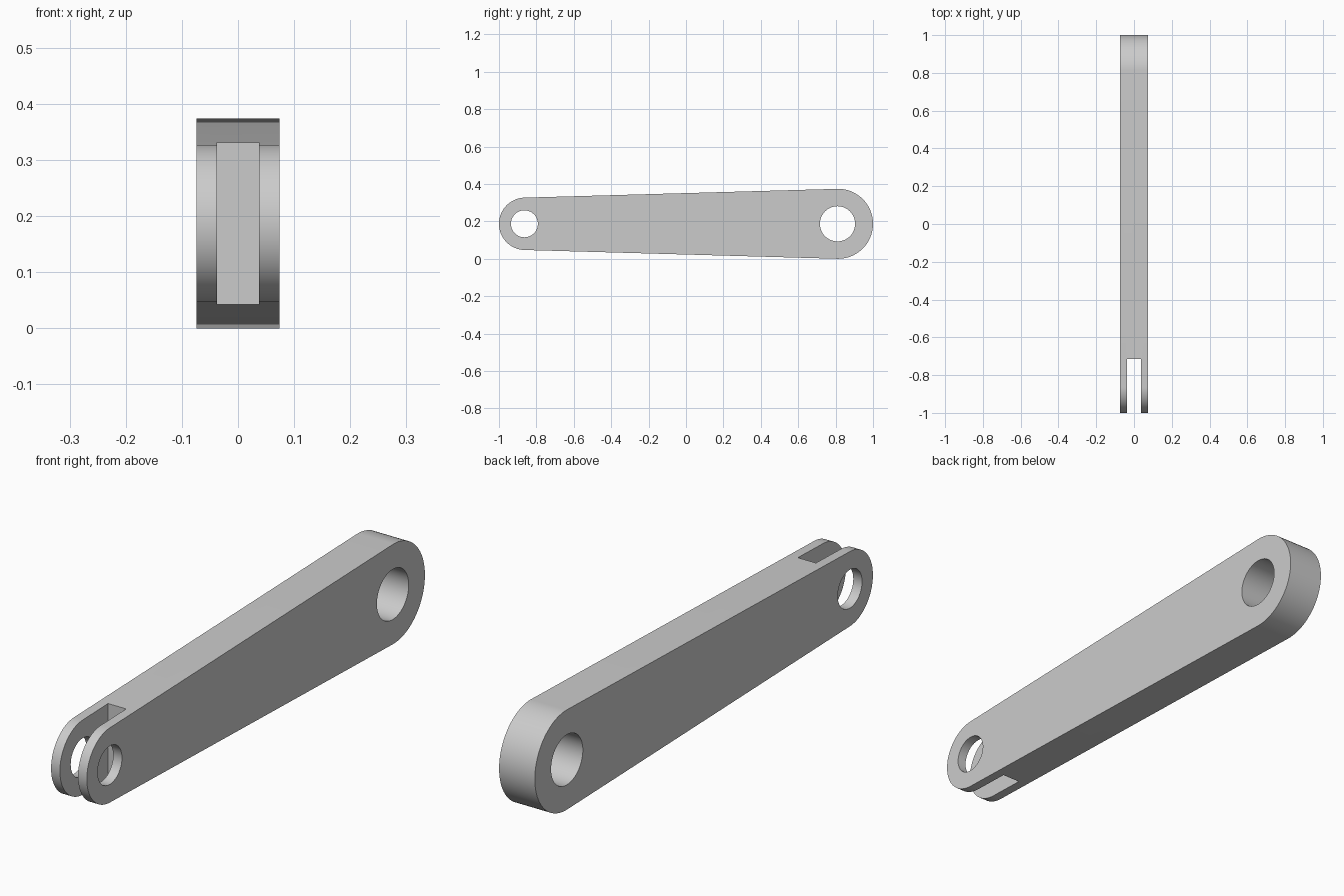
import bpy, bmesh, math
from mathutils import Matrix

if "Cube" in bpy.data.objects:
    bpy.data.objects.remove(bpy.data.objects["Cube"], do_unlink=True)

MID_Z = 0.187
HALF_WIDTH = 0.074
SMALL_END = (-0.86, 0.14)    # y centre, radius
LARGE_END = (0.813, 0.187)
SMALL_HOLE = (-0.864, 0.072)
LARGE_HOLE = (0.81, 0.094)
SLOT_HALF = 0.0375
SLOT_END = -0.715
ARC_STEPS = 40

metal = bpy.data.materials.new("plain_grey")
metal.use_nodes = True
metal.diffuse_color = (0.6, 0.6, 0.6, 1)
metal.node_tree.nodes["Principled BSDF"].inputs["Base Color"].default_value = (0.6, 0.6, 0.6, 1)


def make_object(name, bm):
    bmesh.ops.recalc_face_normals(bm, faces=bm.faces)
    mesh = bpy.data.meshes.new(name)
    bm.to_mesh(mesh)
    bm.free()
    mesh.materials.append(metal)
    obj = bpy.data.objects.new(name, mesh)
    bpy.context.collection.objects.link(obj)
    return obj


def half_round(centre, radius, start):
    """Points of a half circle in the YZ plane."""
    angles = [start + math.pi * i / ARC_STEPS for i in range(ARC_STEPS + 1)]
    return [(centre + radius * math.cos(a), MID_Z + radius * math.sin(a)) for a in angles]


def pin_cutter(name, centre, radius):
    bm = bmesh.new()
    place = Matrix.Translation((0, centre, MID_Z)) @ Matrix.Rotation(math.pi / 2, 4, 'Y')
    bmesh.ops.create_cone(bm, cap_ends=True, segments=64, radius1=radius,
                          radius2=radius, depth=4 * HALF_WIDTH, matrix=place)
    return make_object(name, bm)


# Tapered arm with two rounded ends, extruded across x
outline = half_round(*LARGE_END, -math.pi / 2) + half_round(*SMALL_END, math.pi / 2)
bm = bmesh.new()
side = bm.faces.new([bm.verts.new((-HALF_WIDTH, y, z)) for y, z in outline])
extruded = bmesh.ops.extrude_face_region(bm, geom=[side], use_keep_orig=True)
moved = [v for v in extruded["geom"] if isinstance(v, bmesh.types.BMVert)]
bmesh.ops.translate(bm, verts=moved, vec=(2 * HALF_WIDTH, 0, 0))
arm = make_object("link_arm", bm)

# Fork slot at the small end
bm = bmesh.new()
slot_length = 0.5
place = (Matrix.Translation((0, SLOT_END - slot_length / 2, MID_Z))
         @ Matrix.Diagonal((2 * SLOT_HALF, slot_length, 1, 1)))
bmesh.ops.create_cube(bm, size=1, matrix=place)
cutters = [make_object("slot_cutter", bm),
           pin_cutter("small_hole_cutter", *SMALL_HOLE),
           pin_cutter("large_hole_cutter", *LARGE_HOLE)]

# Cut the slot and both pin holes
bpy.ops.object.select_all(action='DESELECT')
bpy.context.view_layer.objects.active = arm
arm.select_set(True)
for cutter in cutters:
    cutter.hide_render = True
    cut = arm.modifiers.new(cutter.name, 'BOOLEAN')
    cut.operation = 'DIFFERENCE'
    cut.solver = 'EXACT'
    cut.object = cutter
    bpy.ops.object.modifier_apply(modifier=cut.name)
    bpy.data.objects.remove(cutter, do_unlink=True)

bpy.ops.object.shade_smooth_by_angle(angle=math.radians(30))
